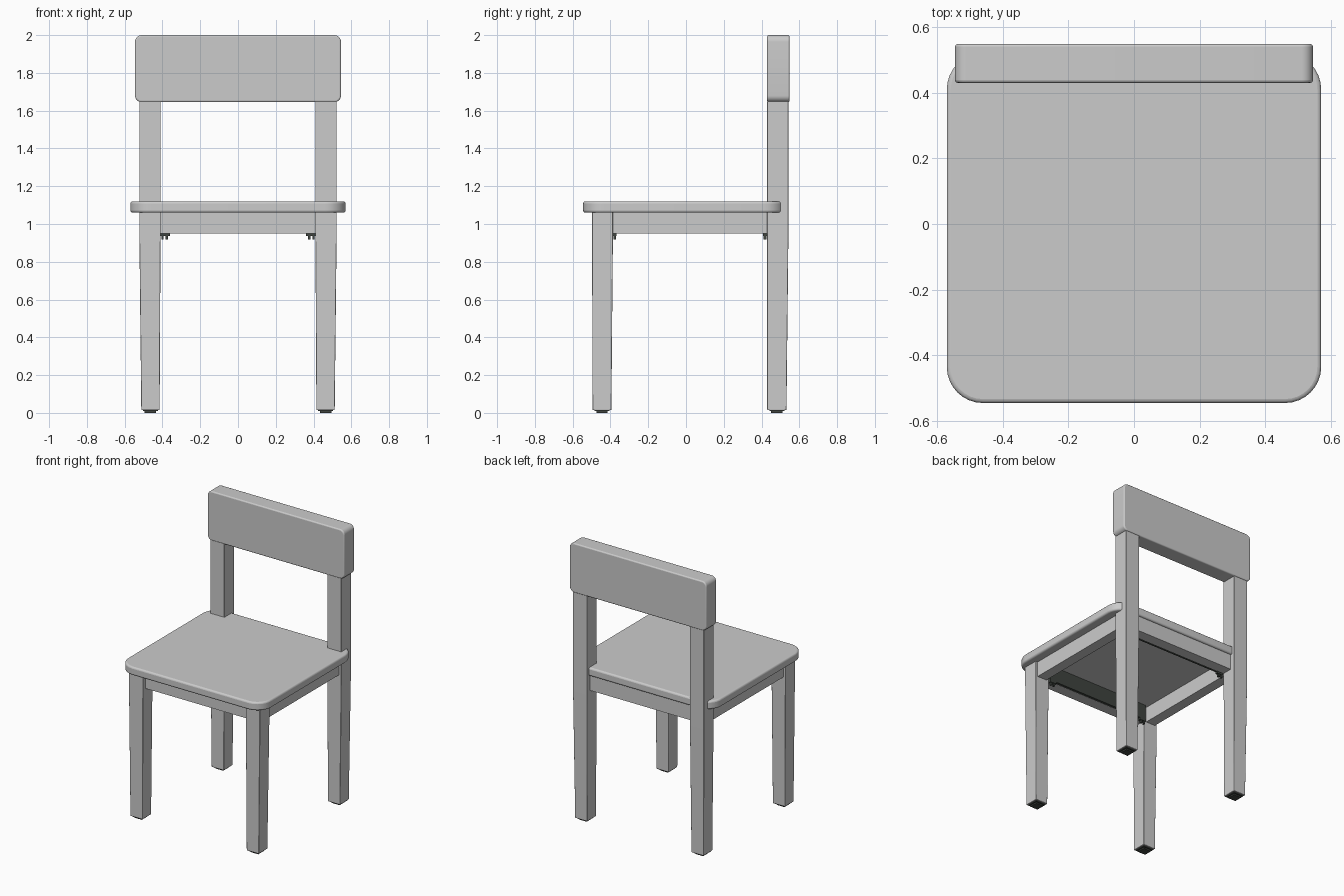
import bpy, bmesh, math

old = bpy.data.objects.get("Cube")
if old:
    bpy.data.objects.remove(old, do_unlink=True)


def material(name, rgb):
    m = bpy.data.materials.new(name)
    m.use_nodes = True
    m.diffuse_color = (*rgb, 1)
    m.node_tree.nodes["Principled BSDF"].inputs["Base Color"].default_value = (*rgb, 1)
    return m


GREY = material("light grey paint", (0.6, 0.6, 0.6))
DARK = material("dark metal", (0.05, 0.058, 0.05))


def finish(name, bm, mat, bevel=0, smooth=False):
    bmesh.ops.recalc_face_normals(bm, faces=bm.faces)
    mesh = bpy.data.meshes.new(name)
    bm.to_mesh(mesh)
    bm.free()
    mesh.materials.append(mat)
    ob = bpy.data.objects.new(name, mesh)
    bpy.context.collection.objects.link(ob)
    if bevel:
        mod = ob.modifiers.new("soft edges", "BEVEL")
        mod.width, mod.segments = bevel, 3
        mod.limit_method, mod.angle_limit = "ANGLE", math.radians(40)
    if smooth:
        bpy.ops.object.select_all(action="DESELECT")
        ob.select_set(True)
        bpy.context.view_layer.objects.active = ob
        bpy.ops.object.shade_smooth_by_angle(angle=math.radians(35))
    return ob


def loft(name, sections, mat, bevel=0):
    """Box column through sections (x0, x1, y0, y1, z)."""
    bm = bmesh.new()
    rings = [[bm.verts.new((x, y, z)) for x, y in ((a, c), (b, c), (b, d), (a, d))]
             for a, b, c, d, z in sections]
    for low, high in zip(rings, rings[1:]):
        for i in range(4):
            j = (i + 1) % 4
            bm.faces.new((low[i], low[j], high[j], high[i]))
    bm.faces.new(rings[0])
    bm.faces.new(rings[-1])
    return finish(name, bm, mat, bevel)


def box(name, x, y, z, mat, bevel=0):
    return loft(name, [(*x, *y, z[0]), (*x, *y, z[1])], mat, bevel)


def rounded_slab(name, u, v, w, radius, bevel, place):
    """Rounded rectangle in u, v extruded along w; place maps to x, y, z."""
    bm = bmesh.new()
    outline = []
    corners = ((u[1], v[1]), (u[0], v[1]), (u[0], v[0]), (u[1], v[0]))
    for k, (cu, cv) in enumerate(corners):
        cu += radius if cu == u[0] else -radius
        cv += radius if cv == v[0] else -radius
        for i in range(9):
            a = math.radians(90) * (k + i / 8)
            outline.append((cu + radius * math.cos(a), cv + radius * math.sin(a)))
    face = bm.faces.new([bm.verts.new(place(p, q, w[0])) for p, q in outline])
    made = bmesh.ops.extrude_face_region(bm, geom=[face])["geom"]
    a, b = place(0, 0, w[0]), place(0, 0, w[1])
    bmesh.ops.translate(bm, verts=[g for g in made if isinstance(g, bmesh.types.BMVert)],
                        vec=[q - p for p, q in zip(a, b)])
    return finish(name, bm, GREY, bevel, True)


def pair(x0, x1, side):
    return tuple(sorted((side * x0, side * x1)))


# Seat and backrest
rounded_slab("seat", (-0.57, 0.57), (-0.545, 0.52), (1.06, 1.12), 0.11, 0.012,
             lambda u, v, w: (u, v, w))
rounded_slab("backrest", (-0.545, 0.545), (1.645, 2.0), (0.43, 0.548), 0.035, 0.008,
             lambda u, v, w: (u, w, v))

for side, label in ((1, "left"), (-1, "right")):
    # Legs, tapered below the rails
    top, foot = pair(0.41, 0.522, side), pair(0.415, 0.512, side)
    loft(f"front_leg_{label}", [(*foot, -0.495, -0.395, 0.015), (*top, -0.497, -0.387, 0.93),
                                (*top, -0.497, -0.387, 1.065)], GREY, 0.003)
    loft(f"back_leg_{label}", [(*foot, 0.43, 0.532, 0.015), (*top, 0.43, 0.542, 0.93),
                               (*top, 0.43, 0.542, 1.65)], GREY, 0.003)
    # Side rail
    box(f"side_rail_{label}", pair(0.43, 0.505, side), (-0.40, 0.44), (0.95, 1.062), GREY)

    for y, end in ((-0.445, "front"), (0.481, "back")):
        # Foot glide
        x = side * 0.464
        box(f"glide_plate_{end}_{label}", (x - 0.04, x + 0.04), (y - 0.04, y + 0.04),
            (0.009, 0.016), DARK)
        box(f"glide_pad_{end}_{label}", (x - 0.03, x + 0.03), (y - 0.03, y + 0.03),
            (0, 0.01), DARK)

    for y, end in ((-0.377, "front"), (0.418, "back")):
        # Corner fitting hanging below the rail
        box(f"fitting_cap_{end}_{label}", pair(0.36, 0.41, side), (y - 0.01, y + 0.01),
            (0.937, 0.951), DARK)
        for k, x in enumerate((0.377, 0.4)):
            box(f"fitting_pin_{end}_{label}_{k + 1}", pair(x - 0.006, x + 0.006, side),
                (y - 0.007, y + 0.007), (0.918, 0.94), DARK)

# Front and back rails with metal strips on their inner faces
box("front_rail", (-0.42, 0.42), (-0.467, -0.387), (0.95, 1.062), GREY)
box("back_rail", (-0.42, 0.42), (0.43, 0.505), (0.95, 1.062), GREY)
box("front_strip", (-0.41, 0.41), (-0.387, -0.368), (0.951, 1.06), DARK)
box("back_strip", (-0.41, 0.41), (0.41, 0.43), (0.951, 1.06), DARK)
